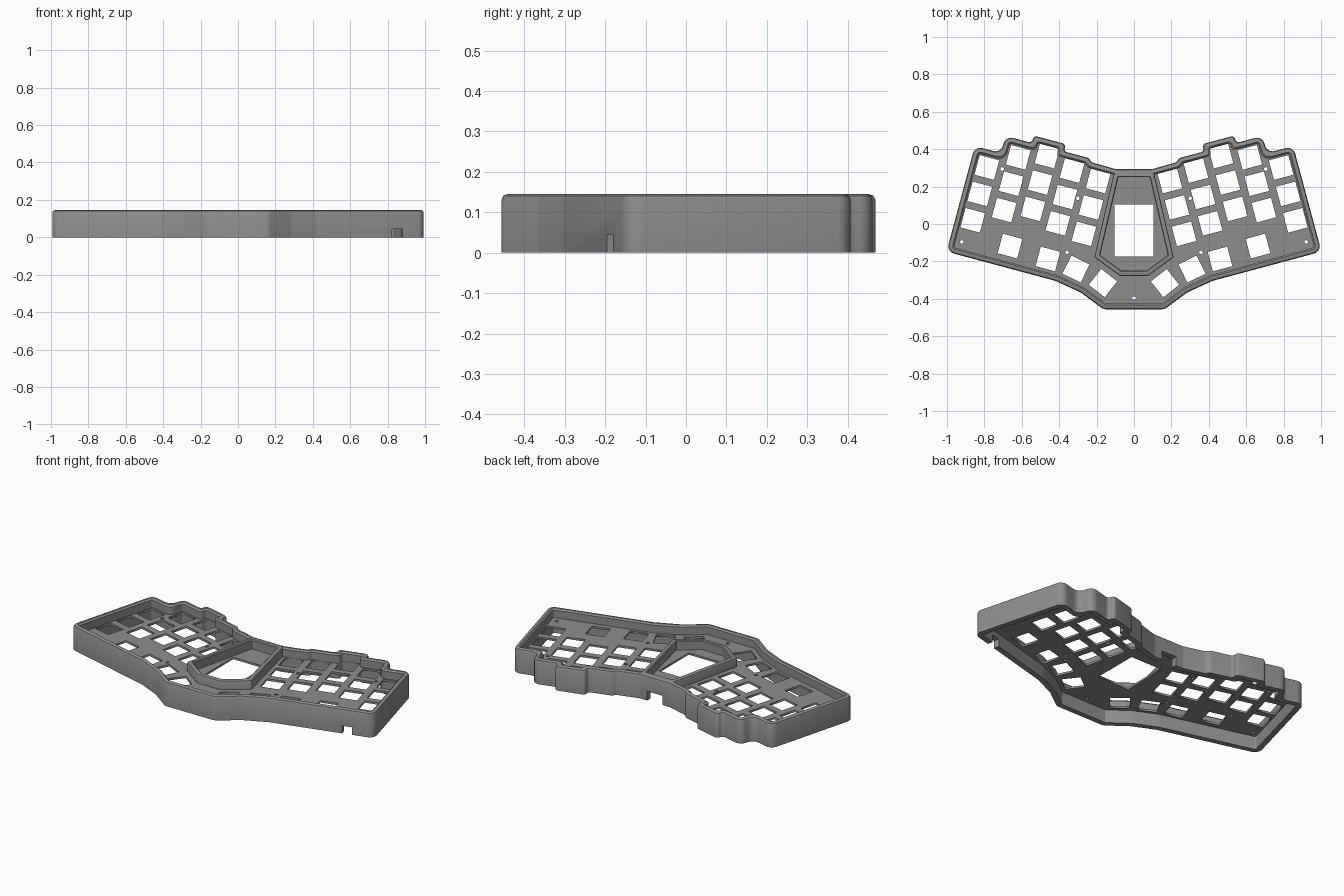
import bpy, math
from mathutils import Vector

if "Cube" in bpy.data.objects:
    bpy.data.objects.remove(bpy.data.objects["Cube"])

H, WALL, TILT = 0.145, 0.032, math.radians(15)
PLATE_Z, PLATE_T = 0.085, 0.012

grey = bpy.data.materials.new("grey plastic")
grey.diffuse_color = (0.27, 0.27, 0.27, 1)
grey.use_nodes = True
grey.node_tree.nodes["Principled BSDF"].inputs["Base Color"].default_value = grey.diffuse_color


def tilted(u, v):
    """Position in the tilted key-grid of the right half."""
    c, s = math.cos(TILT), math.sin(TILT)
    return (u * c - v * s, u * s + v * c)


def mirrored(half):
    return half + [(-x, y) for x, y in reversed(half)]


def inset(poly, d):
    """Mitred inset of a clockwise polygon."""
    out = []
    for i, p in enumerate(poly):
        p, a, b = Vector(p), Vector(poly[i - 1]), Vector(poly[(i + 1) % len(poly)])
        e, f = (p - a).normalized(), (b - p).normalized()
        n, m = Vector((e.y, -e.x)), Vector((f.y, -f.x))
        out.append(p + (n + m) * d / (1 + n.dot(m)))
    return out


def rounded(poly, d, r, seg=5):
    """Inset polygon with concentric rounded corners."""
    pts, out = inset(poly, d), []
    for i, p in enumerate(pts):
        a, b = pts[i - 1], pts[(i + 1) % len(pts)]
        e, f = a - p, b - p
        turn = (-e).angle_signed(f, 0)
        rad = max(r - d, 0.004) if turn > 0 else r + d
        t = min(rad * math.tan(abs(turn) / 2), 0.46 * e.length, 0.46 * f.length)
        s, q = p + e.normalized() * t, p + f.normalized() * t
        for k in range(seg + 1):
            w = k / seg
            # conic arc through the corner
            h = max(math.cos(turn / 2), 0.1)
            den = (1 - w) ** 2 + 2 * h * w * (1 - w) + w * w
            out.append((s * (1 - w) ** 2 + p * 2 * h * w * (1 - w) + q * w * w) / den)
    return out


def ring(name, poly, r, section):
    """Closed wall that sweeps a section of (inset, z) round a polygon."""
    loops = [rounded(poly, d, r) for d, z in section]
    n, m = len(loops[0]), len(section)
    verts = [(p.x, p.y, z) for lp, (d, z) in zip(loops, section) for p in lp]
    faces = [(j * n + i, j * n + (i + 1) % n,
              (j + 1) % m * n + (i + 1) % n, (j + 1) % m * n + i)
             for j in range(m) for i in range(n)]
    me = bpy.data.meshes.new(name)
    me.from_pydata(verts, [], faces)
    ob = bpy.data.objects.new(name, me)
    bpy.context.collection.objects.link(ob)
    select(ob)
    bpy.ops.object.mode_set(mode='EDIT')
    bpy.ops.mesh.select_all(action='SELECT')
    bpy.ops.mesh.normals_make_consistent(inside=False)
    bpy.ops.object.mode_set(mode='OBJECT')
    me.materials.append(grey)
    return ob


def select(ob):
    bpy.ops.object.select_all(action='DESELECT')
    ob.select_set(True)
    bpy.context.view_layer.objects.active = ob


def section(z0, t, b):
    """Wall section with rounded top edges."""
    return [(0, z0), (0, H - b), (b * 0.3, H - b * 0.3), (b, H),
            (t - b * 0.6, H), (t, H - b * 0.6), (t, z0)]


# Case outline, clockwise, right half from the back centre
outline = mirrored(
    [(0.10, 0.294)]
    + [tilted(u, v) for u, v in [
        (0.305, 0.260), (0.325, 0.278), (0.463, 0.278), (0.463, 0.318),
        (0.640, 0.318), (0.640, 0.277), (0.785, 0.277), (0.785, 0.182),
        (0.930, 0.182), (0.930, -0.402)]]
    + [(0.42, -0.304), (0.285, -0.366), (0.163, -0.456)])
case_wall = ring("case_wall", outline, 0.042, section(0, WALL, 0.014))

# Cable openings at the lower edge of the wall
for pos, size, rot in [((0, 0.29, 0.015), (0.10, 0.12, 0.08), 0),
                       ((0.85, -0.18, 0.01), (0.058, 0.12, 0.07), TILT)]:
    bpy.ops.mesh.primitive_cube_add(size=1, location=pos, rotation=(0, 0, rot))
    cutter = bpy.context.object
    cutter.name = "opening_cutter"
    cutter.scale = size
    cutter.hide_render = True
    mod = case_wall.modifiers.new("opening", 'BOOLEAN')
    mod.operation, mod.object, mod.solver = 'DIFFERENCE', cutter, 'EXACT'
    select(case_wall)
    bpy.ops.object.modifier_apply(modifier=mod.name)
    bpy.data.objects.remove(cutter)

# Raised frame round the display bay
frame = mirrored([(0.106, 0.278), (0.212, -0.178), (0.076, -0.277)])
display_frame = ring("display_frame", frame, 0.008, section(PLATE_Z, 0.028, 0.008))


# Switch plate: one filled curve with every opening as an inner spline
def square(x, y, angle, size=0.108):
    r = size / math.sqrt(2)
    return [(x + r * math.cos(angle + math.pi * (k / 2 + 0.25)),
             y + r * math.sin(angle + math.pi * (k / 2 + 0.25))) for k in range(4)]


def circle(x, y, r=0.010):
    return [(x + r * math.cos(k * math.pi / 6), y + r * math.sin(k * math.pi / 6))
            for k in range(12)]


holes = []
for u, top in [(0.245, 0.172), (0.394, 0.190), (0.543, 0.230),
               (0.690, 0.184), (0.838, 0.088)]:
    for row in range(3):
        holes.append(square(*tilted(u, top - 0.146 * row), TILT))
for x, y, deg in [(0.663, -0.118, 15), (0.46, -0.187, 15),
                  (0.31, -0.241, 26), (0.166, -0.316, 38)]:
    holes.append(square(x, y, math.radians(deg)))
for x, y in [(0.30, 0.138), (0.705, 0.294), (0.92, -0.096), (0.358, -0.152)]:
    holes.append(circle(x, y))
holes += [[(-x, y) for x, y in h] for h in holes]
holes.append(circle(0, -0.396))
holes.append([(-0.105, 0.105), (0.105, 0.105), (0.105, -0.175), (-0.105, -0.175)])

curve = bpy.data.curves.new("switch_plate", 'CURVE')
curve.dimensions, curve.fill_mode, curve.extrude = '2D', 'BOTH', PLATE_T / 2
for loop in [[tuple(p) for p in rounded(outline, WALL * 0.7, 0.042)]] + holes:
    sp = curve.splines.new('POLY')
    sp.points.add(len(loop) - 1)
    for pt, (x, y) in zip(sp.points, loop):
        pt.co = (x, y, 0, 1)
    sp.use_cyclic_u = True
plate = bpy.data.objects.new("switch_plate", curve)
plate.location.z = PLATE_Z
bpy.context.collection.objects.link(plate)
select(plate)
bpy.ops.object.convert(target='MESH')
plate = bpy.context.object
plate.data.materials.clear()
plate.data.materials.append(grey)

# Smooth the rounded corners, keep edges crisp
for ob in (case_wall, display_frame):
    select(ob)
    bpy.ops.object.shade_smooth_by_angle(angle=math.radians(30))
